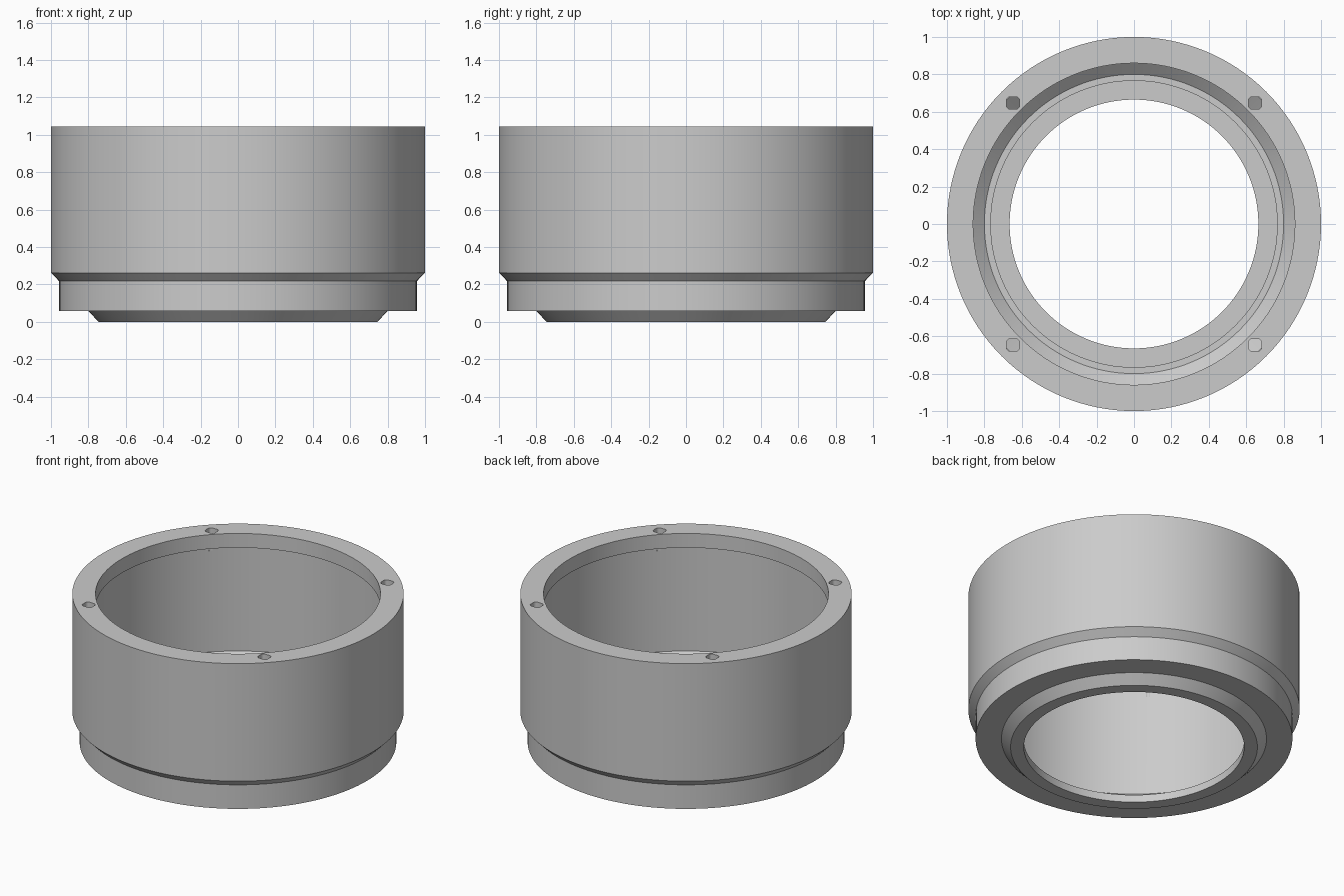
import bpy, bmesh, math
from mathutils import Matrix

if "Cube" in bpy.data.objects:
    bpy.data.objects.remove(bpy.data.objects["Cube"])

SEGMENTS = 128
TOP = 1.045

grey = bpy.data.materials.new("plain grey")
grey.use_nodes = True
grey.diffuse_color = (0.6, 0.6, 0.6, 1)
grey.node_tree.nodes["Principled BSDF"].inputs["Base Color"].default_value = (0.6, 0.6, 0.6, 1)


def make_object(name, bm):
    bmesh.ops.recalc_face_normals(bm, faces=bm.faces)
    mesh = bpy.data.meshes.new(name)
    bm.to_mesh(mesh)
    bm.free()
    mesh.materials.append(grey)
    obj = bpy.data.objects.new(name, mesh)
    bpy.context.collection.objects.link(obj)
    return obj


def lathe(name, profile):
    """Revolve a closed (radius, height) outline around z."""
    bm = bmesh.new()
    verts = [bm.verts.new((r, 0, z)) for r, z in profile]
    edges = [bm.edges.new((v, verts[i - 1])) for i, v in enumerate(verts)]
    bmesh.ops.spin(bm, geom=verts + edges, cent=(0, 0, 0), axis=(0, 0, 1),
                   angle=math.tau, steps=SEGMENTS, use_merge=True)
    bmesh.ops.remove_doubles(bm, verts=bm.verts, dist=1e-4)
    return make_object(name, bm)


# Ring body: thin outer wall, undercut and tapered foot outside;
# seat, conical floor, wide cavity and overhanging rim lip inside
outside = [(1, TOP), (1, 0.262), (0.956, 0.217), (0.956, 0.057), (0.8, 0.057), (0.745, 0)]
inside = [(0.665, 0), (0.665, 0.05), (0.766, 0.05), (0.766, 0.09), (0.8, 0.09),
          (0.95, 0.22), (0.95, 0.95), (0.86, 0.95), (0.86, TOP)]
body = lathe("ring_body", outside + inside)

# Four rounded-square holes through the rim lip
bm = bmesh.new()
for sx in (-1, 1):
    for sy in (-1, 1):
        box = bmesh.ops.create_cube(
            bm, size=1, matrix=Matrix.Translation((sx * 0.647, sy * 0.647, TOP))
            @ Matrix.Diagonal((0.07, 0.066, 0.3, 1)))
        uprights = {e for v in box["verts"] for e in v.link_edges
                    if abs(e.verts[0].co.z - e.verts[1].co.z) > 0.1}
        bmesh.ops.bevel(bm, geom=list(uprights), offset=0.02, segments=4,
                        profile=0.5, affect='EDGES')
cutter = make_object("hole_cutter", bm)
cutter.hide_render = True

cut = body.modifiers.new("rim_holes", 'BOOLEAN')
cut.operation = 'DIFFERENCE'
cut.solver = 'EXACT'
cut.object = cutter

for obj in bpy.context.selected_objects:
    obj.select_set(False)
body.select_set(True)
bpy.context.view_layer.objects.active = body
bpy.ops.object.modifier_apply(modifier=cut.name)
bpy.data.objects.remove(cutter)
bpy.ops.object.shade_smooth_by_angle(angle=math.radians(30))
